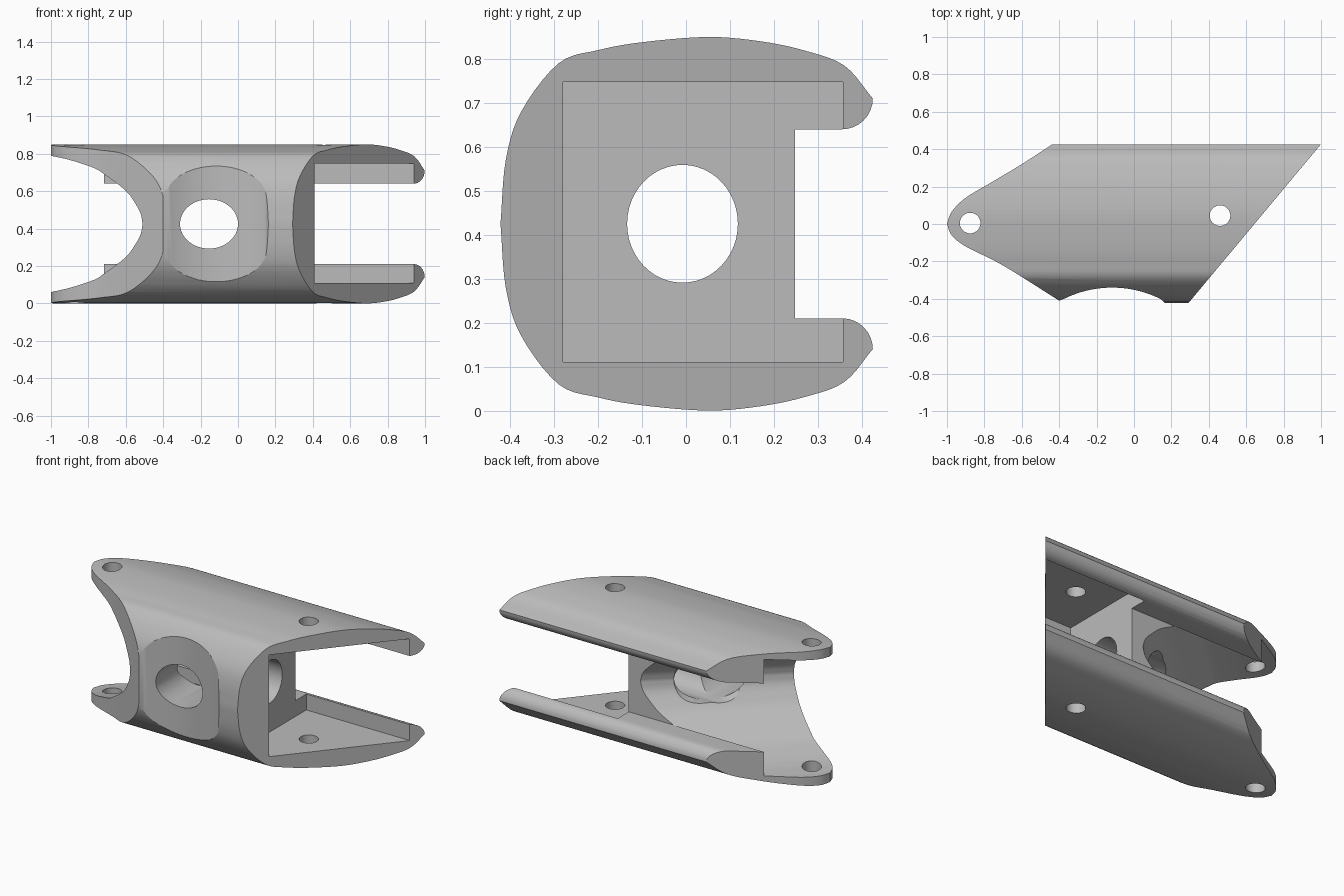
import bpy, bmesh, math
from mathutils import Vector

if "Cube" in bpy.data.objects:
    bpy.data.objects.remove(bpy.data.objects["Cube"], do_unlink=True)

MID = 0.425  # mirror height


def curve(points, steps=5):
    """Smooth path through the points."""
    pts = [Vector(p) for p in points]
    pts = [2 * pts[0] - pts[1]] + pts + [2 * pts[-1] - pts[-2]]
    out = []
    for a, b, c, d in zip(pts, pts[1:], pts[2:], pts[3:]):
        for i in range(steps):
            t = i / steps
            out.append(0.5 * (2 * b + (c - a) * t + (2 * a - 5 * b + 4 * c - d) * t * t
                              + (3 * b - a - 3 * c + d) * t ** 3))
    return out + [pts[-2]]


def prism(name, points, place, start, end, clip_y=None):
    """Extrude a 2D outline; place(u, v, depth) gives the 3D position."""
    bm = bmesh.new()
    rings = [[bm.verts.new(place(p[0], p[1], d)) for p in points] for d in (start, end)]
    n = len(points)
    bm.faces.new(rings[0])
    bm.faces.new(rings[1][::-1])
    for i in range(n):
        j = (i + 1) % n
        bm.faces.new((rings[0][j], rings[0][i], rings[1][i], rings[1][j]))
    if clip_y is not None:
        bmesh.ops.bisect_plane(bm, geom=bm.verts[:] + bm.edges[:] + bm.faces[:],
                               plane_co=(0, clip_y, 0), plane_no=(0, 1, 0), clear_outer=True)
        bmesh.ops.holes_fill(bm, edges=[e for e in bm.edges if e.is_boundary])
    bmesh.ops.recalc_face_normals(bm, faces=bm.faces[:])
    mesh = bpy.data.meshes.new(name)
    bm.to_mesh(mesh)
    bm.free()
    obj = bpy.data.objects.new(name, mesh)
    bpy.context.collection.objects.link(obj)
    return obj


def along_x(u, v, d): return (d, u, v)
def along_y(u, v, d): return (u, d, v)
def along_z(u, v, d): return (u, v, d)


def ellipse(cu, cv, ru, rv, n=48):
    return [(cu + ru * math.cos(math.tau * i / n), cv + rv * math.sin(math.tau * i / n))
            for i in range(n)]


def combine(target, cutter, operation="DIFFERENCE"):
    mod = target.modifiers.new("cut", "BOOLEAN")
    mod.operation = operation
    mod.solver = "EXACT"
    mod.object = cutter
    bpy.context.view_layer.objects.active = target
    bpy.ops.object.modifier_apply(modifier=mod.name)
    bpy.data.objects.remove(cutter, do_unlink=True)


# C-shaped cross-section: rounded shell, open at the back
shell = curve([(-0.422, MID), (-0.41, 0.57), (-0.375, 0.68), (-0.29, 0.79), (-0.2, 0.82),
               (-0.1, 0.838), (0.05, 0.85), (0.17, 0.84), (0.27, 0.819), (0.36, 0.785),
               (0.425, 0.71)])
lip = [(0.355 + 0.07 * math.cos(a), 0.71 - 0.07 * math.sin(a))
       for a in [math.pi / 16 * i for i in range(1, 9)]]
upper = [tuple(p) for p in shell] + lip + [(0.248, 0.64)]
lower = [(y, 2 * MID - z) for y, z in reversed(upper[1:])]
body = prism("link_body", upper + lower, along_x, -1.2, 1.2)

# Plan outline: rounded nose, hollowed front, slanted end
front_side = curve([(-1, 0), (-0.975, -0.06), (-0.9, -0.12), (-0.7, -0.222), (-0.4, -0.41)])
back_side = curve([(-0.435, 0.427), (-0.6, 0.32), (-0.75, 0.23), (-0.9, 0.14),
                   (-0.975, 0.065), (-1, 0)])[:-1]
dish = []
for i in range(1, 24):
    x = -0.4 + 0.57 * i / 24
    dish.append((x, -0.92 + math.sqrt(0.58 ** 2 - (x + 0.117) ** 2)))
end = [(0.17, -0.43), (0.285, -0.43), (1, 0.427)]
plan = [tuple(p) for p in front_side] + dish + end + [tuple(p) for p in back_side]
combine(body, prism("plan_cutter", plan, along_z, -0.1, 0.95), "INTERSECT")

# Rectangular pocket in the slanted end
pocket = [(-0.28, 0.11), (0.357, 0.11), (0.357, 0.748), (-0.28, 0.748)]
combine(body, prism("pocket_cutter", pocket, along_x, 0.224, 1.2))

# Oblique saddle hollow behind the nose
heading = math.radians(42)
dx, dy = math.cos(heading), math.sin(heading)


def oblique(n, h, d):
    return (-0.51 - dy * n + dx * d, -0.34 + dx * n + dy * d, MID + h)


half = curve([(0, 0), (0.012, 0.055), (0.045, 0.11), (0.1, 0.175), (0.216, 0.255),
              (0.32, 0.31), (0.58, 0.365), (1.2, 0.372)])
saddle = [tuple(p) for p in half] + [(n, -h) for n, h in reversed(half[1:])]
combine(body, prism("saddle_cutter", saddle, oblique, -1.2, 1.6, clip_y=0.25))

# Bores: front, lengthwise, and the two pin holes
bores = [(ellipse(-0.155, MID, 0.155, 0.132), along_y, -0.6, 0.6),
         (ellipse(-0.008, MID, 0.126, 0.134), along_x, -1.2, 0.5),
         (ellipse(-0.876, 0.005, 0.055, 0.055), along_z, -0.2, 1.1),
         (ellipse(0.46, 0.045, 0.055, 0.055), along_z, -0.2, 1.1)]
for outline, axis, start, stop in bores:
    combine(body, prism("bore_cutter", outline, axis, start, stop))

# Single grey finish
grey = bpy.data.materials.new("plain_grey")
grey.use_nodes = True
grey.diffuse_color = (0.5, 0.5, 0.5, 1)
grey.node_tree.nodes["Principled BSDF"].inputs["Base Color"].default_value = (0.5, 0.5, 0.5, 1)
body.data.materials.clear()
body.data.materials.append(grey)
for face in body.data.polygons:
    face.material_index = 0

bpy.ops.object.select_all(action="DESELECT")
body.select_set(True)
bpy.context.view_layer.objects.active = body
bpy.ops.object.shade_smooth_by_angle(angle=math.radians(25))
